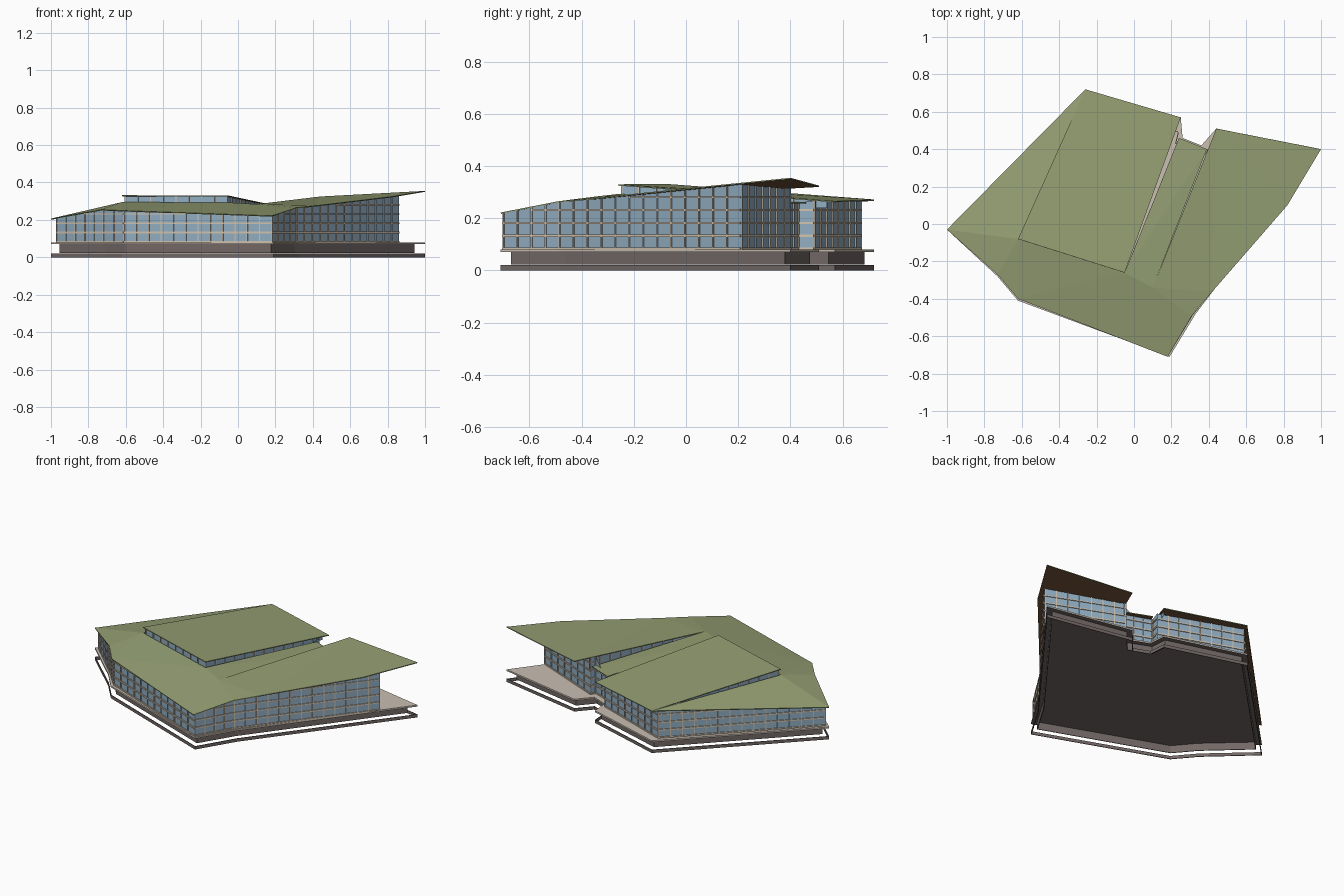
import bpy, bmesh
from mathutils import Vector
from mathutils.bvhtree import BVHTree

if "Cube" in bpy.data.objects:
    bpy.data.objects.remove(bpy.data.objects["Cube"])


def material(name, *srgb):
    color = [((c + 0.055) / 1.055) ** 2.4 for c in srgb] + [1]
    m = bpy.data.materials.new(name)
    m.use_nodes = True
    m.diffuse_color = color
    m.node_tree.nodes["Principled BSDF"].inputs["Base Color"].default_value = color
    return m


GREEN = material("roof green", 0.58, 0.62, 0.45)
BROWN = material("soffit brown", 0.45, 0.33, 0.24)
GLASS = material("glass blue", 0.57, 0.68, 0.76)
FRAME = material("frame beige", 0.82, 0.76, 0.68)
PAVING = material("terrace beige", 0.79, 0.75, 0.70)
STONE = material("plinth grey", 0.45, 0.41, 0.40)


def make(name, bm, *mats):
    mesh = bpy.data.meshes.new(name)
    bm.to_mesh(mesh)
    bm.free()
    for m in mats:
        mesh.materials.append(m)
    obj = bpy.data.objects.new(name, mesh)
    bpy.context.collection.objects.link(obj)
    return obj


def solidify(obj, thickness, back=0):
    mod = obj.modifiers.new("thickness", "SOLIDIFY")
    mod.thickness = thickness
    mod.offset = -1
    mod.material_offset = back


def inset(outline, d):
    """Move every edge of an anticlockwise outline inward by d."""
    result = []
    for i, p in enumerate(outline):
        p, a, b = Vector(p), Vector(outline[i - 1]), Vector(outline[(i + 1) % len(outline)])
        u, v = (p - a).normalized(), (b - p).normalized()
        n1, n2 = Vector((-u.y, u.x)), Vector((-v.y, v.x))
        result.append(p + (n1 + n2) * d / (1 + n1.dot(n2)))
    return result


# Roof corners
W, SW, S1, SE = (-1, -.03, .207), (-.73, -.27, .255), (-.62, -.40, .25), (.18, -.71, .222)
ELBOW, E1, E2, TIP = (.31, -.49, .265), (.42, -.36, .277), (.82, .10, .325), (1, .40, .355)
WING_BACK, VALLEY = (.44, .51, .325), (.10, -.34, .284)
RIDGE_W, RIDGE_E = (-.62, -.08, .295), (-.05, -.26, .293)
BACK_W, BACK_E = (-.26, .72, .272), (.25, .57, .266)

roofs = {
    "west_roof": [W, SW, RIDGE_W, BACK_W],
    "front_roof": [SW, S1, SE, ELBOW, VALLEY, RIDGE_E, RIDGE_W],
    "valley_roof": [RIDGE_E, VALLEY, (.39, .40, .262), (.24, .46, .262)],
    "wing_roof": [VALLEY, ELBOW, E1, E2, TIP, WING_BACK],
    "raised_roof": [(*RIDGE_W[:2], .332), (*RIDGE_E[:2], .33), BACK_E, BACK_W],
}

trees = []
for name, corners in roofs.items():
    bm = bmesh.new()
    bm.faces.new([bm.verts.new(c) for c in corners])
    bmesh.ops.triangulate(bm, faces=bm.faces[:])
    bm.normal_update()
    trees.append(BVHTree.FromBMesh(bm))
    solidify(make(name, bm, GREEN, BROWN), 0.005, 1)


def roof_height(p):
    """Height of the lowest roof above a plan point."""
    hits = [t.ray_cast(Vector((p.x, p.y, 0)), Vector((0, 0, 1)))[0] for t in trees]
    heights = [h.z for h in hits if h]
    if not heights:
        near = [t.find_nearest(Vector((p.x, p.y, .27))) for t in trees]
        heights = [min(near, key=lambda r: r[3])[0].z]
    return min(heights) - .004


def bar(bm, corners, out):
    """Thin plate standing proud of the glass."""
    inner = [bm.verts.new(c) for c in corners]
    outer = [bm.verts.new(c + out * .005) for c in corners]
    bm.faces.new(outer)
    for i in range(4):
        j = (i + 1) % 4
        bm.faces.new((inner[i], inner[j], outer[j], outer[i]))


def glazing(name, path, base, closed=False, rails=()):
    glass, frame = bmesh.new(), bmesh.new()
    pts = [Vector((*p, 0)) for p in path]
    ends = pts[1:] + (pts[:1] if closed else [])
    up = Vector((0, 0, 1))
    for a, b in zip(pts, ends):
        along = (b - a).normalized()
        out = Vector((along.y, -along.x, 0))
        bays = max(1, round((b - a).length / .07))
        for k in range(bays):
            p, q = a.lerp(b, k / bays), a.lerp(b, (k + 1) / bays)
            tp, tq = roof_height(p), roof_height(q)
            if min(tp, tq) <= base:
                continue
            glass.faces.new([glass.verts.new(c) for c in
                             (p + up * base, q + up * base, q + up * tq, p + up * tp)])
            # Mullion at the start of the bay
            m = p + along * .005
            bar(frame, [p + up * base, m + up * base, m + up * tp, p + up * tp], out)
            # Rails across the bay
            for z, h in rails:
                if z + h < min(tp, tq):
                    bar(frame, [p + up * z, q + up * z, q + up * (z + h), p + up * (z + h)], out)
    make(name + "_glass", glass, GLASS)
    make(name + "_frame", frame, FRAME)


# Glazed walls, then the glazing where one roof rises above another
glazing("outer_wall",
        [(-.97, -.03), (-.72, -.27), (-.61, -.39), (.18, -.70), (.31, -.485), (.86, .21),
         (.40, .40), (.385, .37), (.22, .43), (.235, .49), (-.27, .67)],
        .08, True, [(.08, .008), (.128, .009), (.178, .008), (.228, .007), (.278, .006)])
glazing("clerestory", [(-.33, .54), (-.605, -.075), (-.06, -.247), (.225, .54)], .24)
glazing("wing_clerestory", [(.41, .40), (.19, -.14)], .24)

# Terrace slab
ground = [(-1, -.03), (-.73, -.28), (-.62, -.41), (.19, -.71), (.33, -.48), (1, .40),
          (.44, .51), (.36, .42), (.26, .46), (.25, .57), (-.26, .72)]
bm = bmesh.new()
slab = bm.faces.new([bm.verts.new((x, y, .07)) for x, y in ground])
grown = bmesh.ops.extrude_face_region(bm, geom=[slab], use_keep_orig=True)
bmesh.ops.translate(bm, vec=(0, 0, .01), verts=[v for v in grown["geom"] if isinstance(v, bmesh.types.BMVert)])
bmesh.ops.recalc_face_normals(bm, faces=bm.faces[:])
for f in bm.faces:
    f.material_index = 1 if f.normal.z < -.5 else 0
make("terrace", bm, PAVING, STONE)


def band(name, outline, z0, z1):
    """Upright strip that follows an outline."""
    bm = bmesh.new()
    low = [bm.verts.new((*p, z0)) for p in outline]
    high = [bm.verts.new((*p, z1)) for p in outline]
    for i in range(len(low)):
        j = (i + 1) % len(low)
        bm.faces.new((low[i], low[j], high[j], high[i]))
    solidify(make(name, bm, STONE), .005)


band("plinth", inset(ground, .032), .022, .07)
band("ground_kerb", ground, 0, .02)
